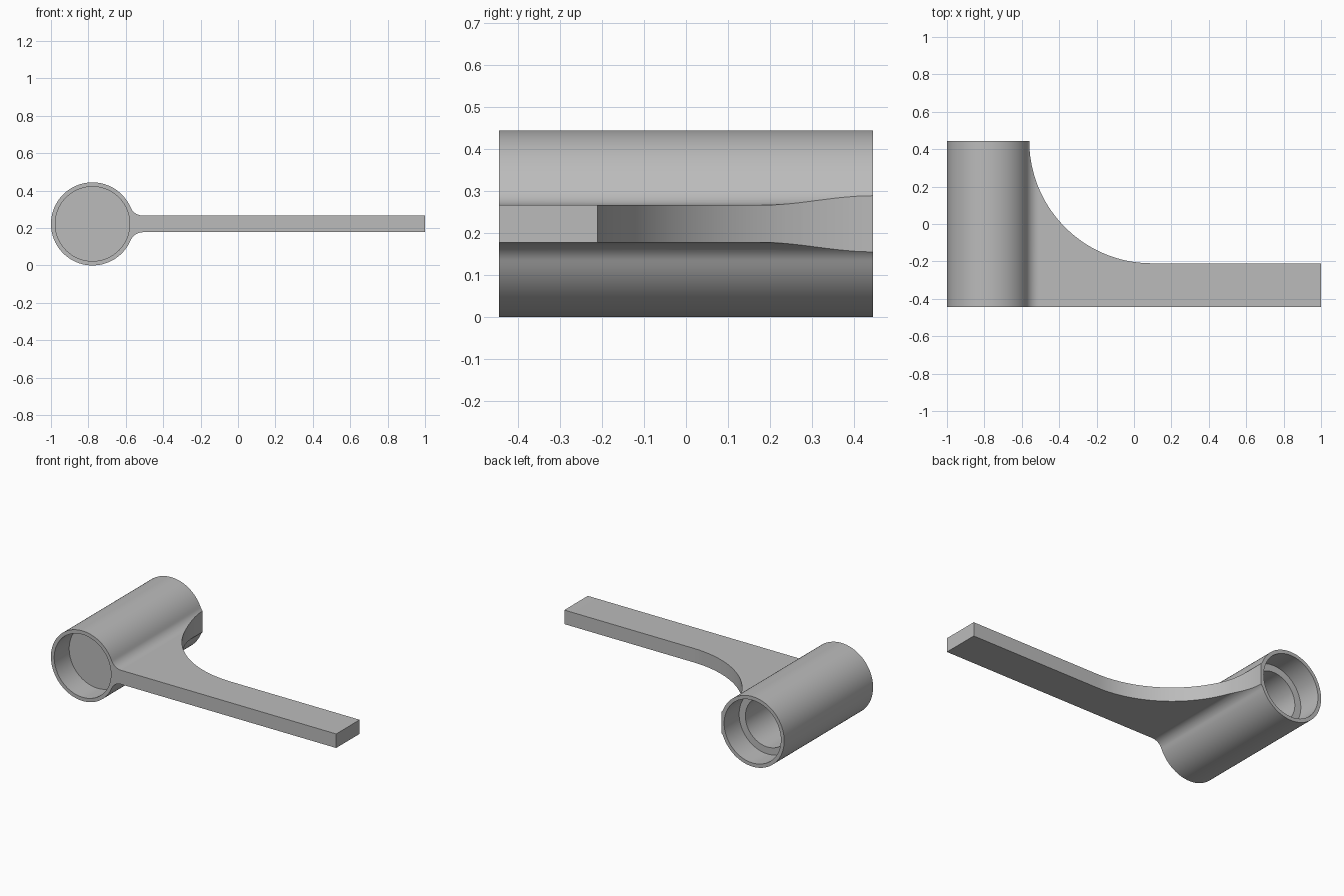
import bpy, bmesh, math
from mathutils import Vector

cube = bpy.data.objects.get("Cube")
if cube:
    bpy.data.objects.remove(cube, do_unlink=True)

CX, CZ, R = -0.778, 0.222, 0.222      # barrel axis and radius
HALF_Y = 0.445                        # half the barrel length
HALF_T = 0.0445                       # half the arm thickness
FILLET = 0.072                        # neck fillet radius
WEB_X, WEB_R = 0.095, 0.655           # sweep of the web
BORE, INNER, POCKET = 0.199, 0.155, 0.15

grey = bpy.data.materials.new("plain grey")
grey.diffuse_color = (0.5, 0.5, 0.5, 1)
grey.use_nodes = True
grey.node_tree.nodes["Principled BSDF"].inputs["Base Color"].default_value = (0.5, 0.5, 0.5, 1)


def arc(cx, cy, r, a0, a1, n):
    return [(cx + r * math.cos(a0 + (a1 - a0) * i / n),
             cy + r * math.sin(a0 + (a1 - a0) * i / n)) for i in range(n + 1)]


def prism(name, points, place, direction):
    """Extrude a flat outline along a direction."""
    bm = bmesh.new()
    face = bm.faces.new([bm.verts.new(place(a, b)) for a, b in points])
    new = bmesh.ops.extrude_face_region(bm, geom=[face])["geom"]
    bmesh.ops.translate(bm, vec=Vector(direction),
                        verts=[v for v in new if isinstance(v, bmesh.types.BMVert)])
    bmesh.ops.recalc_face_normals(bm, faces=bm.faces)
    mesh = bpy.data.meshes.new(name)
    bm.to_mesh(mesh)
    bm.free()
    mesh.materials.append(grey)
    obj = bpy.data.objects.new(name, mesh)
    bpy.context.collection.objects.link(obj)
    return obj


def bore(name, radius, y0, y1):
    return prism(name, arc(CX, CZ, radius, 0, math.tau, 96)[:-1],
                 lambda x, z: (x, y0, z), (0, y1 - y0, 0))


# Barrel, filleted neck and arm as one outline
fz = HALF_T + FILLET
fx = math.sqrt((R + FILLET) ** 2 - fz ** 2)
a = math.atan2(fz, fx)
outline = arc(CX, CZ, R, a, math.tau - a, 96)
outline += arc(CX + fx, CZ - fz, FILLET, math.pi - a, math.pi / 2, 14)[1:]
outline += [(1, CZ - HALF_T), (1, CZ + HALF_T)]
outline += arc(CX + fx, CZ + fz, FILLET, -math.pi / 2, a - math.pi, 14)[:-1]
body = prism("barrel_and_arm", outline, lambda x, z: (x, -HALF_Y, z), (0, 2 * HALF_Y, 0))

# Curved cut that leaves the web and the slim arm
sweep = arc(WEB_X, HALF_Y, WEB_R, math.pi, 1.5 * math.pi, 48)
sweep += [(1.2, HALF_Y - WEB_R), (1.2, 0.6), (WEB_X - WEB_R, 0.6)]
cutters = [prism("web_cutter", sweep, lambda x, y: (x, y, -0.1), (0, 0, 0.7))]

# Pockets at both ends, and a narrower blind bore from the back
cutters += [bore("front_pocket_cutter", BORE, -0.6, -HALF_Y + POCKET),
            bore("inner_bore_cutter", INNER, -0.24, 0.4),
            bore("back_pocket_cutter", BORE, HALF_Y - POCKET, 0.6)]

bpy.ops.object.select_all(action="DESELECT")
bpy.context.view_layer.objects.active = body
body.select_set(True)
for cutter in cutters:
    mod = body.modifiers.new(cutter.name, "BOOLEAN")
    mod.operation = "DIFFERENCE"
    mod.solver = "EXACT"
    mod.object = cutter
    bpy.ops.object.modifier_apply(modifier=mod.name)
    bpy.data.objects.remove(cutter, do_unlink=True)

bpy.ops.object.shade_smooth_by_angle(angle=math.radians(25))
